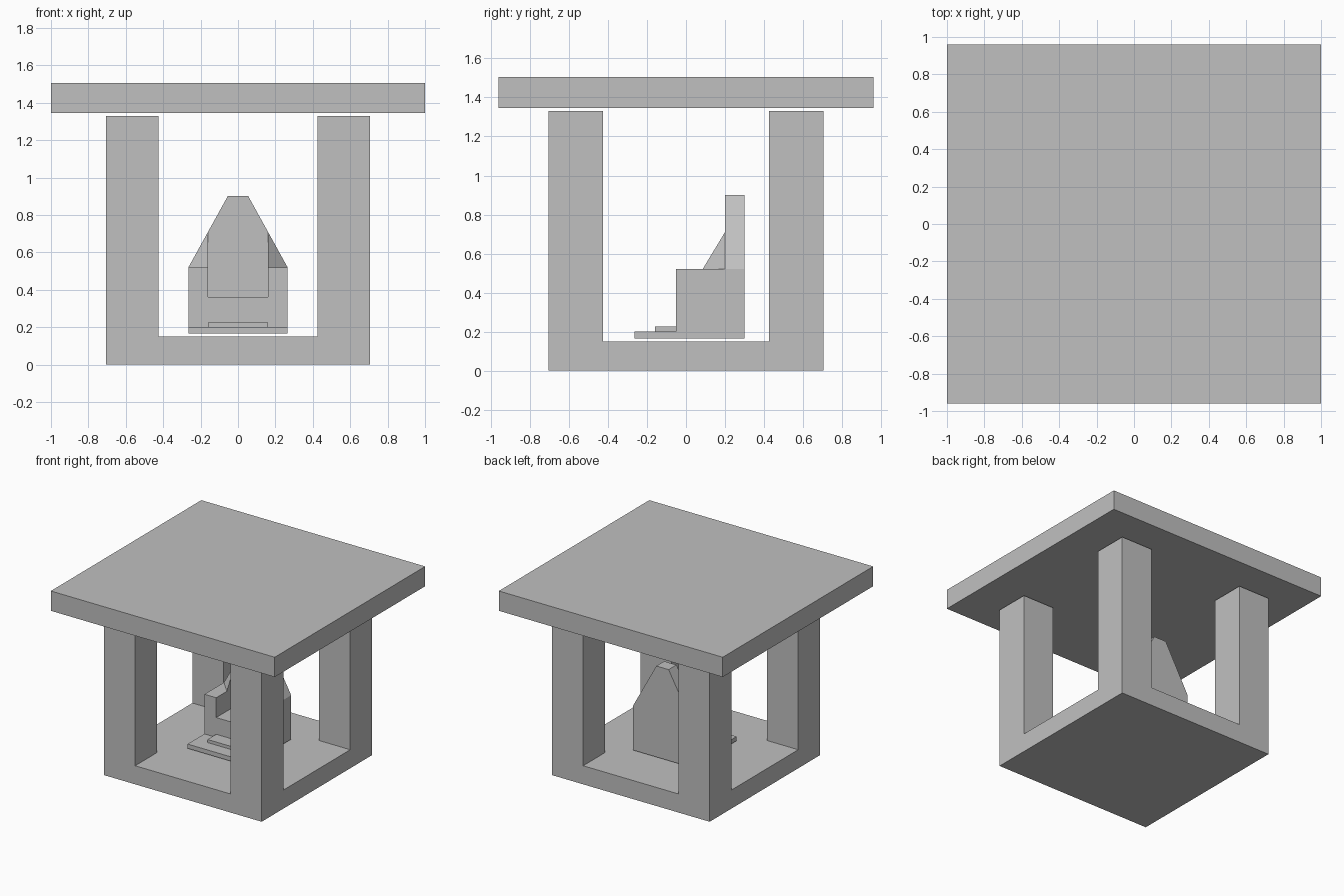
import bpy
import bmesh
from math import radians
from mathutils import Vector

if "Cube" in bpy.data.objects:
    bpy.data.objects.remove(bpy.data.objects["Cube"], do_unlink=True)

stone = bpy.data.materials.new("grey_stone")
stone.use_nodes = True
grey = (0.53, 0.53, 0.53, 1)
stone.diffuse_color = grey
stone.node_tree.nodes["Principled BSDF"].inputs["Base Color"].default_value = grey


def finish(name, bm):
    bmesh.ops.recalc_face_normals(bm, faces=bm.faces)
    mesh = bpy.data.meshes.new(name)
    bm.to_mesh(mesh)
    bm.free()
    mesh.materials.append(stone)
    obj = bpy.data.objects.new(name, mesh)
    bpy.context.collection.objects.link(obj)
    return obj


def raise_faces(bm, faces, offset):
    out = bmesh.ops.extrude_face_region(bm, geom=faces)["geom"]
    verts = [g for g in out if isinstance(g, bmesh.types.BMVert)]
    bmesh.ops.translate(bm, verts=verts, vec=Vector(offset))
    return [g for g in out if isinstance(g, bmesh.types.BMFace)]


def prism(name, outline, y0, y1):
    """Extrude an x-z outline from y0 to y1."""
    bm = bmesh.new()
    face = bm.faces.new([bm.verts.new((x, y0, z)) for x, z in outline])
    raise_faces(bm, [face], (0, y1 - y0, 0))
    return finish(name, bm)


def block(name, half_x, y0, y1, z0, z1):
    outline = [(-half_x, z0), (half_x, z0), (half_x, z1), (-half_x, z1)]
    return prism(name, outline, y0, y1)


def mirrored(half):
    return half + [(-x, z) for x, z in reversed(half)]


# Floor slab with the four corner pillars grown out of it
lines = [-0.705, -0.425, 0.425, 0.705]
bm = bmesh.new()
grid = [[bm.verts.new((x, y, 0)) for y in lines] for x in lines]
cells = [bm.faces.new((grid[i][j], grid[i + 1][j], grid[i + 1][j + 1], grid[i][j + 1]))
         for i in range(3) for j in range(3)]
top = raise_faces(bm, cells, (0, 0, 0.15))
for face in top:
    centre = face.calc_center_median()
    if min(abs(centre.x), abs(centre.y)) > 0.5:
        raise_faces(bm, [face], (0, 0, 1.18))
finish("floor_and_pillars", bm)

# Flat roof floating just above the pillars
block("roof", 1.0, -0.96, 0.96, 1.345, 1.505)

# Throne: plinth, footstep, seat with arms, tapered backrest
block("throne_plinth", 0.265, -0.265, -0.05, 0.165, 0.2)
block("footstep", 0.16, -0.16, -0.05, 0.2, 0.225)
prism("seat_and_arms", mirrored([(0.265, 0.165), (0.265, 0.52), (0.16, 0.52), (0.16, 0.36)]),
      -0.05, 0.2)
prism("backrest", mirrored([(0.265, 0.165), (0.265, 0.52), (0.055, 0.9)]), 0.2, 0.3)

# Sloped wings joining the arms to the backrest
for side, label in ((1, "left"), (-1, "right")):
    bm = bmesh.new()
    for p in ((0.16, 0.2, 0.71), (0.16, 0.085, 0.52), (0.265, 0.2, 0.52), (0.16, 0.2, 0.52)):
        bm.verts.new((side * p[0], p[1], p[2]))
    bmesh.ops.convex_hull(bm, input=bm.verts)
    finish(label + "_wing", bm)
